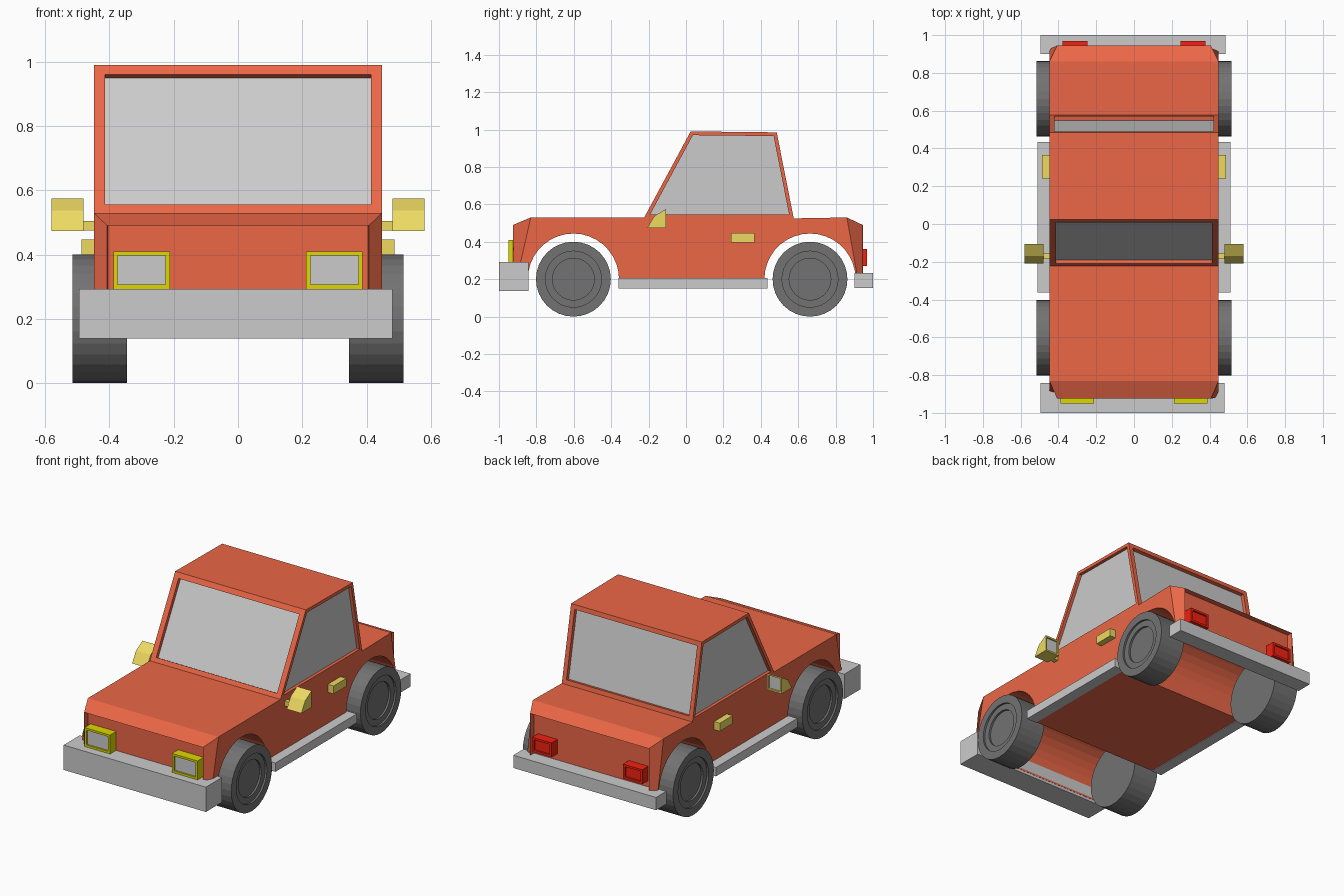
import bpy, bmesh, math
from mathutils import Matrix, Vector

if "Cube" in bpy.data.objects:
    bpy.data.objects.remove(bpy.data.objects["Cube"])


def material(name, rgb):
    m = bpy.data.materials.new(name)
    m.diffuse_color = (*rgb, 1)
    m.use_nodes = True
    m.node_tree.nodes["Principled BSDF"].inputs["Base Color"].default_value = m.diffuse_color
    return m


PAINT = material("orange_paint", (0.83, 0.135, 0.062))
TYRE = material("dark_rubber", (0.17, 0.17, 0.17))
TRIM = material("pale_yellow", (0.85, 0.7, 0.12))
YELLOW = material("bright_yellow", (0.73, 0.68, 0.0))
RED = material("red_lamp", (0.9, 0.015, 0.005))
GLASS = material("grey_glass", (0.8, 0.8, 0.8))


def finish(name, bm, mat=None):
    bmesh.ops.remove_doubles(bm, verts=bm.verts, dist=1e-5)
    bmesh.ops.recalc_face_normals(bm, faces=bm.faces)
    mesh = bpy.data.meshes.new(name)
    bm.to_mesh(mesh)
    bm.free()
    if mat:
        mesh.materials.append(mat)
    ob = bpy.data.objects.new(name, mesh)
    bpy.context.collection.objects.link(ob)
    return ob


def loft(name, sections, mat=None):
    """Skin matching (y, z) outlines placed at successive x stations."""
    bm = bmesh.new()
    rings = [[bm.verts.new((x, y, z)) for y, z in pts] for x, pts in sections]
    n = len(rings[0])
    for a, b in zip(rings, rings[1:]):
        for i in range(n):
            j = (i + 1) % n
            bm.faces.new((a[i], a[j], b[j], b[i]))
    bm.faces.new(rings[0])
    bm.faces.new(rings[-1])
    return finish(name, bm, mat)


def box(name, x, y, z, mat=None):
    pts = [(y[0], z[0]), (y[1], z[0]), (y[1], z[1]), (y[0], z[1])]
    return loft(name, [(min(x), pts), (max(x), pts)], mat)


def recess(ob, direction, rim, depth, mat=None):
    """Inset the biggest face looking along direction and push it inwards."""
    bm = bmesh.new()
    bm.from_mesh(ob.data)
    d = Vector(direction)
    face = max((f for f in bm.faces if f.normal.dot(d) > 0.7), key=lambda f: f.calc_area())
    bmesh.ops.inset_individual(bm, faces=[face], thickness=rim, use_even_offset=True)
    bmesh.ops.inset_individual(bm, faces=[face], thickness=0, depth=-depth, use_even_offset=True)
    if mat:
        if mat.name not in ob.data.materials:
            ob.data.materials.append(mat)
        face.material_index = ob.data.materials.find(mat.name)
    bm.to_mesh(ob.data)
    bm.free()


# Body shell: one outline with wheel arches, pulled back at the outer corners,
# with the nose and tail panels set back between the corner posts
FRONT_Y, REAR_Y, BASE = -0.602, 0.663, 0.155


def arch(cy, r=0.244, n=20):
    start = math.asin((BASE - 0.2) / r)
    angles = [start + (math.pi - 2 * start) * i / n for i in range(n + 1)]
    return [(cy - r * math.cos(a), 0.2 + r * math.sin(a)) for a in angles]


def outline(rear, front):
    return rear + [(0.575, 0.525), (-0.22, 0.53)] + front + arch(FRONT_Y) + arch(REAR_Y)


side = outline([(0.927, BASE), (0.86, 0.53), (0.86, 0.53), (0.86, 0.53)],
               [(-0.83, 0.53), (-0.83, 0.53), (-0.83, 0.53), (-0.915, BASE)])
post = outline([(0.945, BASE), (0.945, 0.49), (0.945, 0.49), (0.86, 0.53)],
               [(-0.83, 0.53), (-0.925, 0.49), (-0.925, 0.49), (-0.925, BASE)])
panel = outline([(0.91, BASE), (0.91, 0.49), (0.945, 0.49), (0.86, 0.53)],
                [(-0.83, 0.53), (-0.925, 0.49), (-0.89, 0.49), (-0.89, BASE)])
loft("body", [(-0.448, side), (-0.407, post), (-0.404, panel),
              (0.404, panel), (0.407, post), (0.448, side)], PAINT)

# Cabin with four recessed windows
cab = [(-0.226, 0.525), (0.025, 0.99), (0.485, 0.985), (0.576, 0.525)]
cabin = loft("cabin", [(-0.448, cab), (0.448, cab)], PAINT)
recess(cabin, (0, -1, 0), 0.034, 0.022, GLASS)
recess(cabin, (0, 1, 0), 0.028, 0.022, GLASS)
for s in (-1, 1):
    recess(cabin, (s, 0, 0), 0.02, 0.02, GLASS)

# Bumpers
box("front_bumper", (-0.495, 0.48), (-1.0, -0.843), (0.138, 0.292))
box("rear_bumper", (-0.495, 0.484), (0.9, 1.0), (0.153, 0.232))

for s, label in ((-1, "left"), (1, "right")):
    # Wheels with stepped hubs
    for cy, end in ((FRONT_Y, "front"), (REAR_Y, "rear")):
        bm = bmesh.new()
        place = Matrix.Translation((s * 0.43, cy, 0.2)) @ Matrix.Rotation(s * math.pi / 2, 4, 'Y')
        bmesh.ops.create_cone(bm, cap_ends=True, segments=32, radius1=0.2, radius2=0.2,
                              depth=0.17, matrix=place)
        wheel = finish(f"{end}_{label}_wheel", bm, TYRE)
        recess(wheel, (s, 0, 0), 0.05, 0.012)
        recess(wheel, (s, 0, 0), 0.038, 0.012)

    # Sill steps
    box(f"{label}_sill", (s * 0.44, s * 0.51), (-0.362, 0.435), (0.151, 0.206))

    # Lamps
    lamp = box(f"{label}_headlight", (s * 0.212, s * 0.388), (-0.95, -0.885), (0.293, 0.41), YELLOW)
    recess(lamp, (0, -1, 0), 0.013, 0.01, GLASS)
    lamp = box(f"{label}_taillight", (s * 0.245, s * 0.378), (0.905, 0.968), (0.27, 0.36), RED)
    recess(lamp, (0, 1, 0), 0.013, 0.01)

    # Door handle
    box(f"{label}_door_handle", (s * 0.44, s * 0.487), (0.24, 0.365), (0.397, 0.447), TRIM)

    # Wing mirror on a short stem
    prof = [(-0.208, 0.473), (-0.107, 0.473), (-0.107, 0.575), (-0.17, 0.537)]
    xs = sorted((s * 0.48, s * 0.58))
    mirror = loft(f"{label}_mirror", [(x, prof) for x in xs], TRIM)
    recess(mirror, (0, 1, 0), 0.01, 0.01, GLASS)
    box(f"{label}_mirror_stem", (s * 0.44, s * 0.485), (-0.185, -0.155), (0.475, 0.505), TRIM)
